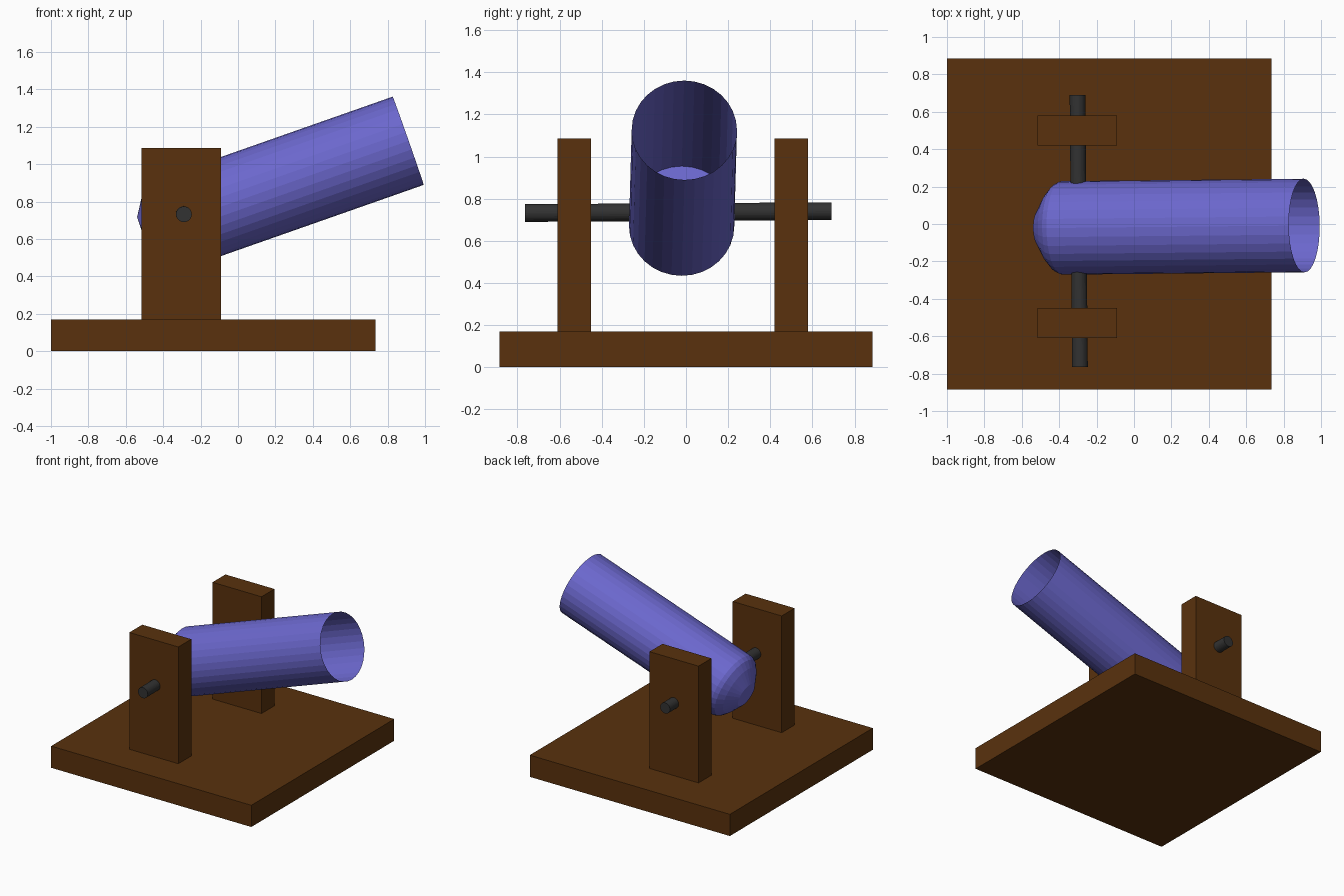
import bpy, bmesh, math
from mathutils import Vector

if "Cube" in bpy.data.objects:
    bpy.data.objects.remove(bpy.data.objects["Cube"])


def material(name, rgb):
    m = bpy.data.materials.new(name)
    m.diffuse_color = (*rgb, 1)
    m.use_nodes = True
    m.node_tree.nodes["Principled BSDF"].inputs["Base Color"].default_value = m.diffuse_color
    return m


WOOD = material("wood", (0.10, 0.031, 0.004))
PAINT = material("barrel_paint", (0.147, 0.136, 0.61))
IRON = material("iron", (0.032, 0.032, 0.032))


def finish(name, bm, mat):
    mesh = bpy.data.meshes.new(name)
    bm.to_mesh(mesh)
    bm.free()
    mesh.materials.append(mat)
    obj = bpy.data.objects.new(name, mesh)
    bpy.context.collection.objects.link(obj)
    return obj


def box(name, lo, hi, mat):
    lo, hi = Vector(lo), Vector(hi)
    bm = bmesh.new()
    bmesh.ops.create_cube(bm, size=1)
    for v in bm.verts:
        v.co = (lo + hi) / 2 + Vector(a * b for a, b in zip(v.co, hi - lo))
    return finish(name, bm, mat)


def lathe(name, start, end, profile, mat, caps, sides=32):
    """Rings of (distance, radius) along start-end; caps lists the rings to fill."""
    start, end = Vector(start), Vector(end)
    bm = bmesh.new()
    rings = []
    for s, r in profile:
        rings.append([bm.verts.new((r * math.cos(2 * math.pi * i / sides),
                                    r * math.sin(2 * math.pi * i / sides), s))
                      for i in range(sides)])
    for a, b in zip(rings, rings[1:]):
        for i in range(sides):
            j = (i + 1) % sides
            bm.faces.new((a[i], a[j], b[j], b[i]))
    for c in caps:
        ring = rings[c]
        bm.faces.new(ring[::-1] if c == 0 else ring)
    obj = finish(name, bm, mat)
    obj.location = start
    obj.rotation_euler = (end - start).to_track_quat('Z', 'Y').to_euler()
    return obj


# Base board and the two uprights
box("base_board", (-1, -0.885, 0), (0.735, 0.885, 0.17), WOOD)
for name, y in (("front_upright", -0.61), ("back_upright", 0.42)):
    box(name, (-0.515, y, 0.17), (-0.09, y + 0.16, 1.085), WOOD)

# Axle rod, very slightly skewed with the barrel
a, b = Vector((-0.289, -0.765, 0.732)), Vector((-0.302, 0.69, 0.741))
lathe("axle", a, b, [(0, 0.042), ((b - a).length, 0.042)], IRON, (0, 1))

# Barrel: rounded breech, thin open tube
breech, muzzle = Vector((-0.508, -0.022, 0.627)), Vector((0.91, -0.008, 1.125))
lathe("barrel", breech, muzzle,
      [(0, 0.095), (0.06, 0.19), (0.10, 0.235), (0.13, 0.25),
       ((muzzle - breech).length, 0.25)], PAINT, (0,))

# Floor of the bore, just ahead of the axle
axis = (muzzle - breech).normalized()
lathe("bore_floor", breech + axis * 0.28, muzzle, [(0, 0.249)], PAINT, (-1,))
